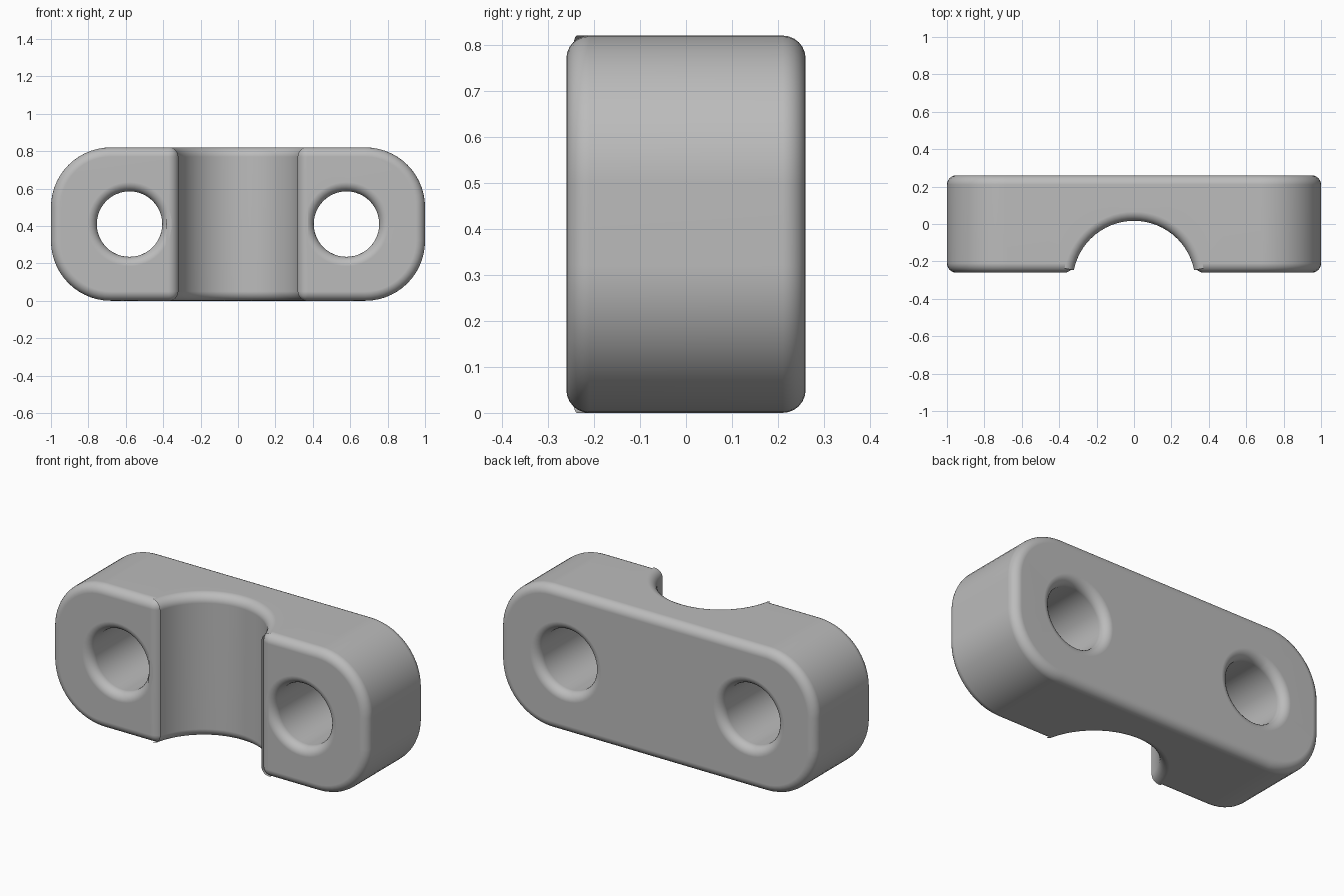
import bpy
from math import pi, cos, sin

cube = bpy.data.objects.get("Cube")
if cube:
    bpy.data.objects.remove(cube, do_unlink=True)

HALF_W, HEIGHT, DEPTH = 1.0, 0.82, 0.52
CORNER, FILLET = 0.32, 0.05
HOLE_X, HOLE_R = 0.58, 0.175
GROOVE_R, GROOVE_TOP = 0.328, 0.017

grey = bpy.data.materials.new("plain grey")
grey.use_nodes = True
colour = (0.5, 0.5, 0.5, 1)
grey.diffuse_color = colour
grey.node_tree.nodes["Principled BSDF"].inputs["Base Color"].default_value = colour


def rounded_outline(steps=14):
    """Rounded rectangle in x and z, counter-clockwise from the right."""
    points = []
    half_h = HEIGHT / 2
    for i, (sx, sz) in enumerate([(1, 1), (-1, 1), (-1, -1), (1, -1)]):
        for k in range(steps + 1):
            a = (i + k / steps) * pi / 2
            points.append((sx * (HALF_W - CORNER) + CORNER * cos(a),
                           half_h + sz * (half_h - CORNER) + CORNER * sin(a)))
    return points


def extruded(name, outline, depth):
    """Solid made by sweeping an x-z outline along y."""
    n = len(outline)
    verts = [(x, y, z) for y in (-depth / 2, depth / 2) for x, z in outline]
    faces = [list(range(n)), list(range(2 * n - 1, n - 1, -1))]
    faces += [(i, i + n, (i + 1) % n + n, (i + 1) % n) for i in range(n)]
    mesh = bpy.data.meshes.new(name)
    mesh.from_pydata(verts, [], faces)
    obj = bpy.data.objects.new(name, mesh)
    bpy.context.collection.objects.link(obj)
    return obj


def cutter(name, radius, location, rotation=(0, 0, 0), sides=48):
    bpy.ops.mesh.primitive_cylinder_add(vertices=sides, radius=radius, depth=2,
                                        location=location, rotation=rotation)
    obj = bpy.context.object
    obj.name = name
    obj.hide_render = True
    return obj


# Clamp body: a rounded bar
body = extruded("clamp_body", rounded_outline(), DEPTH)
body.data.materials.append(grey)

# Two screw holes and the pipe groove across the front
cutters = [cutter(side + "_hole_cutter", HOLE_R, (x, 0, HEIGHT / 2), (pi / 2, 0, 0))
           for side, x in (("left", HOLE_X), ("right", -HOLE_X))]
cutters.append(cutter("groove_cutter", GROOVE_R,
                      (0, GROOVE_TOP - GROOVE_R, HEIGHT / 2), sides=64))

bpy.ops.object.select_all(action="DESELECT")
body.select_set(True)
bpy.context.view_layer.objects.active = body
for tool in cutters:
    cut = body.modifiers.new(tool.name, "BOOLEAN")
    cut.object = tool
    cut.solver = "EXACT"
    bpy.ops.object.modifier_apply(modifier=cut.name)
    bpy.data.objects.remove(tool, do_unlink=True)

# Soft fillet on every sharp edge
fillet = body.modifiers.new("fillet", "BEVEL")
fillet.width = FILLET
fillet.segments = 6
fillet.limit_method = "ANGLE"
fillet.angle_limit = pi / 6
fillet.use_clamp_overlap = False
bpy.ops.object.modifier_apply(modifier=fillet.name)

bpy.ops.object.shade_smooth_by_angle(angle=pi / 6)
normals = body.modifiers.new("flat_face_normals", "WEIGHTED_NORMAL")
normals.keep_sharp = True
